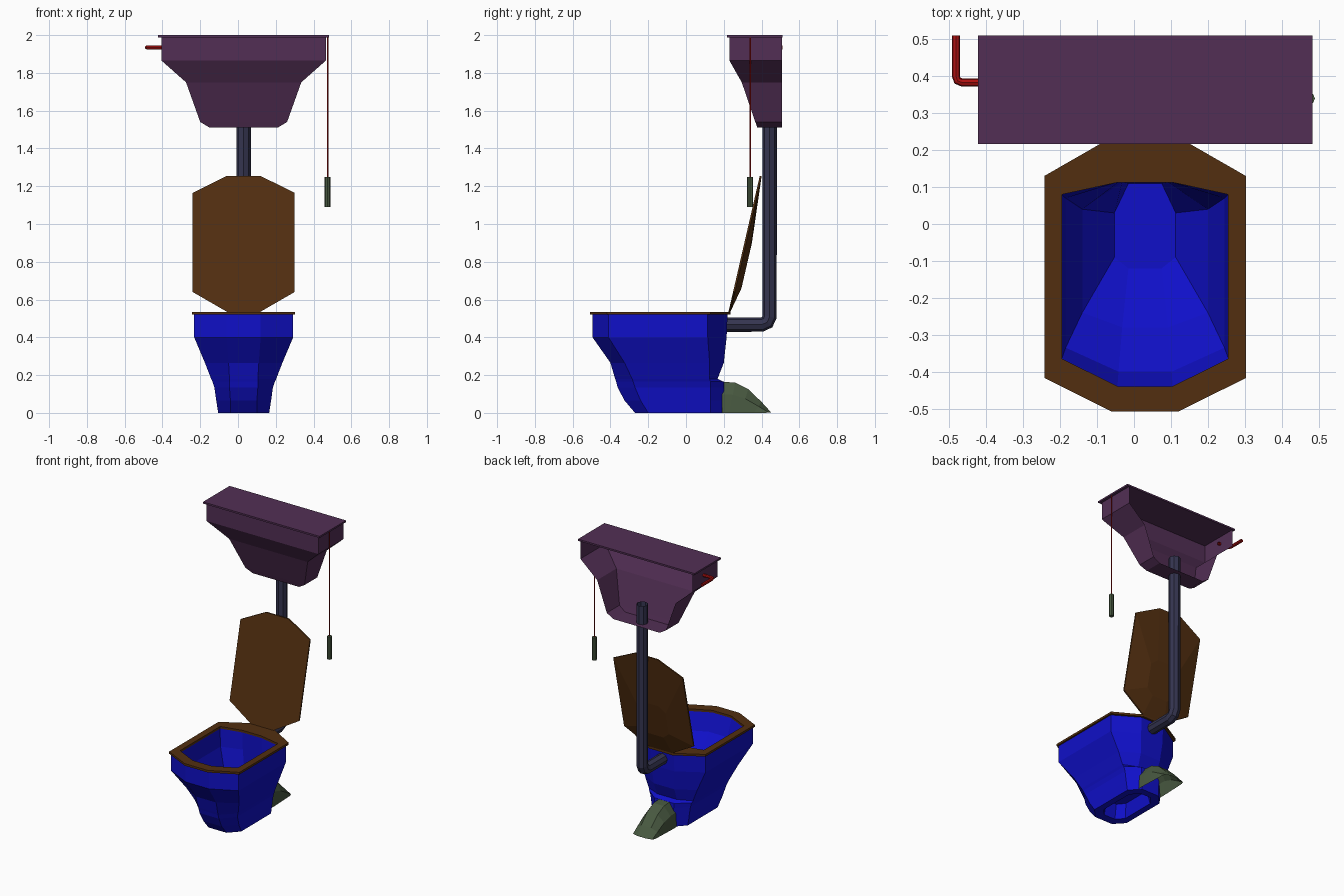
import bpy
import bmesh
from mathutils import Vector

cube = bpy.data.objects.get("Cube")
if cube:
    bpy.data.objects.remove(cube, do_unlink=True)

CX = 0.03  # centre line of the fixture


def material(name, rgb):
    mat = bpy.data.materials.new(name)
    mat.use_nodes = True
    mat.diffuse_color = (*rgb, 1)
    bsdf = next(n for n in mat.node_tree.nodes if n.type == 'BSDF_PRINCIPLED')
    bsdf.inputs["Base Color"].default_value = (*rgb, 1)
    bsdf.inputs["Roughness"].default_value = 0.7
    return mat


BLUE = material("blue ceramic", (0.005, 0.005, 0.58))
PURPLE = material("purple tank", (0.085, 0.028, 0.09))
BROWN = material("brown wood", (0.085, 0.028, 0.005))
RED = material("red metal", (0.42, 0.005, 0.005))
SLATE = material("slate pipe", (0.035, 0.035, 0.08))
GREEN = material("moss green", (0.065, 0.1, 0.052))


def loft(name, loops, mat, closed=True, wrap=False, cap_start=False, cap_end=False):
    """Skin a series of matching cross-sections."""
    bm = bmesh.new()
    rings = [[bm.verts.new(p) for p in loop] for loop in loops]
    pairs = list(zip(rings, rings[1:])) + ([(rings[-1], rings[0])] if wrap else [])
    count = len(rings[0])
    for a, b in pairs:
        for i in range(count if closed else count - 1):
            j = (i + 1) % count
            bm.faces.new((a[i], a[j], b[j], b[i]))
    if cap_start:
        bm.faces.new(rings[0])
    if cap_end:
        bm.faces.new(rings[-1])
    bmesh.ops.recalc_face_normals(bm, faces=bm.faces)
    mesh = bpy.data.meshes.new(name)
    bm.to_mesh(mesh)
    bm.free()
    mesh.materials.append(mat)
    obj = bpy.data.objects.new(name, mesh)
    bpy.context.collection.objects.link(obj)
    return obj


def octagon(z, half, flat, front, side_front, side_back, back):
    right = [(flat, front), (half, side_front), (half, side_back), (flat, back)]
    left = [(-x, y) for x, y in reversed(right)]
    return [Vector((CX + x, y, z)) for x, y in right + left]


def tube(name, points, radius, mat, caps=False):
    """Eight-sided tube along a path."""
    curve = bpy.data.curves.new(name, 'CURVE')
    curve.dimensions = '3D'
    curve.bevel_depth = radius
    curve.bevel_resolution = 2
    curve.use_fill_caps = caps
    spline = curve.splines.new('POLY')
    spline.points.add(len(points) - 1)
    for p, co in zip(spline.points, points):
        p.co = (*co, 1)
    temp = bpy.data.objects.new(name + " path", curve)
    bpy.context.collection.objects.link(temp)
    deps = bpy.context.evaluated_depsgraph_get()
    mesh = bpy.data.meshes.new_from_object(temp.evaluated_get(deps))
    bpy.data.objects.remove(temp, do_unlink=True)
    mesh.materials.clear()
    mesh.materials.append(mat)
    for poly in mesh.polygons:
        poly.use_smooth = False
    obj = bpy.data.objects.new(name, mesh)
    bpy.context.collection.objects.link(obj)
    return obj


# Bowl: hollow foot, outer wall, rim, then inner basin
loft("bowl", [
    octagon(0.10, 0.08, 0.04, -0.19, -0.14, 0.07, 0.13),
    octagon(0.00, 0.09, 0.045, -0.21, -0.16, 0.09, 0.15),
    octagon(0.00, 0.135, 0.07, -0.27, -0.20, 0.13, 0.20),
    octagon(0.065, 0.145, 0.07, -0.325, -0.24, 0.13, 0.20),
    octagon(0.135, 0.155, 0.075, -0.362, -0.27, 0.13, 0.20),
    octagon(0.165, 0.165, 0.075, -0.37, -0.28, 0.13, 0.20),
    octagon(0.18, 0.172, 0.075, -0.375, -0.285, 0.125, 0.167),
    octagon(0.265, 0.205, 0.08, -0.40, -0.325, 0.125, 0.20),
    octagon(0.40, 0.262, 0.09, -0.495, -0.41, 0.115, 0.215),
    octagon(0.52, 0.262, 0.09, -0.495, -0.41, 0.115, 0.22),
    octagon(0.52, 0.226, 0.075, -0.442, -0.366, 0.08, 0.113),
    octagon(0.40, 0.215, 0.072, -0.40, -0.335, 0.07, 0.113),
    octagon(0.28, 0.17, 0.062, -0.28, -0.24, 0.04, 0.113),
    octagon(0.17, 0.083, 0.045, -0.12, -0.09, 0.03, 0.11),
], BLUE, cap_start=True, cap_end=True)

# Seat ring
outer = (0.273, 0.09, -0.508, -0.417, 0.13, 0.235)
inner = (0.225, 0.073, -0.44, -0.365, 0.08, 0.113)
loft("seat", [octagon(z, *shape) for z, shape in
              ((0.52, outer), (0.535, outer), (0.535, inner), (0.52, inner))],
     BROWN, wrap=True)


# Raised seat cover: flat front, domed back, leaning on the pipe
def cover_loop(depth, half, flat, *heights):
    lean = 0.23
    return [Vector((p.x, 0.225 + (p.y - 0.535) * lean + depth, p.y))
            for p in octagon(0, half, flat, *heights)]


rim = (0.27, 0.088, 0.535, 0.64, 1.165, 1.255)
loft("seat_cover", [
    cover_loop(0, *rim),
    cover_loop(0.01, *rim),
    cover_loop(0.04, 0.11, 0.06, 0.66, 0.70, 0.86, 0.90),
], BROWN, cap_start=True, cap_end=True)


# Waste outlet: tapering arch, open below
def arch(y, foot_y, half, top):
    section = [(-1, 0), (-0.92, 0.6), (-0.45, 1), (0.45, 1), (0.92, 0.6), (1, 0)]
    return [Vector((CX + half * x, foot_y + (y - foot_y) * h, top * h))
            for x, h in section]


loft("waste_outlet", [
    arch(0.19, 0.19, 0.09, 0.165),
    arch(0.26, 0.23, 0.09, 0.16),
    arch(0.33, 0.29, 0.088, 0.125),
    arch(0.40, 0.36, 0.085, 0.058),
    arch(0.45, 0.42, 0.082, 0.003),
], GREEN, closed=False)


# Cistern: tapered shell, open at the back, with a flat lid
def tank_loop(z, half, front):
    return [Vector((CX + x, y, z)) for x, y in
            ((-half, 0.508), (-half, front), (half, front), (half, 0.508))]


loft("cistern", [
    tank_loop(1.99, 0.435, 0.23),
    tank_loop(1.865, 0.435, 0.23),
    tank_loop(1.75, 0.305, 0.295),
    tank_loop(1.54, 0.23, 0.367),
    tank_loop(1.51, 0.18, 0.378),
], PURPLE, closed=False, cap_end=True)


def lid_loop(z):
    return [Vector((CX + x, y, z)) for x, y in
            ((-0.453, 0.51), (-0.453, 0.216), (0.453, 0.216), (0.453, 0.51))]


loft("cistern_lid", [lid_loop(1.988), lid_loop(2.0)], PURPLE,
     cap_start=True, cap_end=True)

# Flush pipe from cistern down to the back of the bowl
tube("flush_pipe", [(CX, 0.443, 1.64), (CX, 0.443, 0.51), (CX, 0.43, 0.48),
                    (CX, 0.40, 0.467), (CX, 0.20, 0.467)], 0.038, SLATE)

# Water inlet on the side of the cistern
tube("inlet_pipe", [(-0.39, 0.383, 1.935), (-0.465, 0.383, 1.935),
                    (-0.478, 0.388, 1.935), (-0.482, 0.40, 1.935),
                    (-0.482, 0.51, 1.935)], 0.011, RED)

# Pull cord and grip
tube("pull_cord", [(0.474, 0.34, 1.99), (0.474, 0.34, 1.24)], 0.004, RED)
tube("cord_grip", [(0.474, 0.34, 1.25), (0.474, 0.34, 1.09)], 0.016, GREEN, caps=True)
